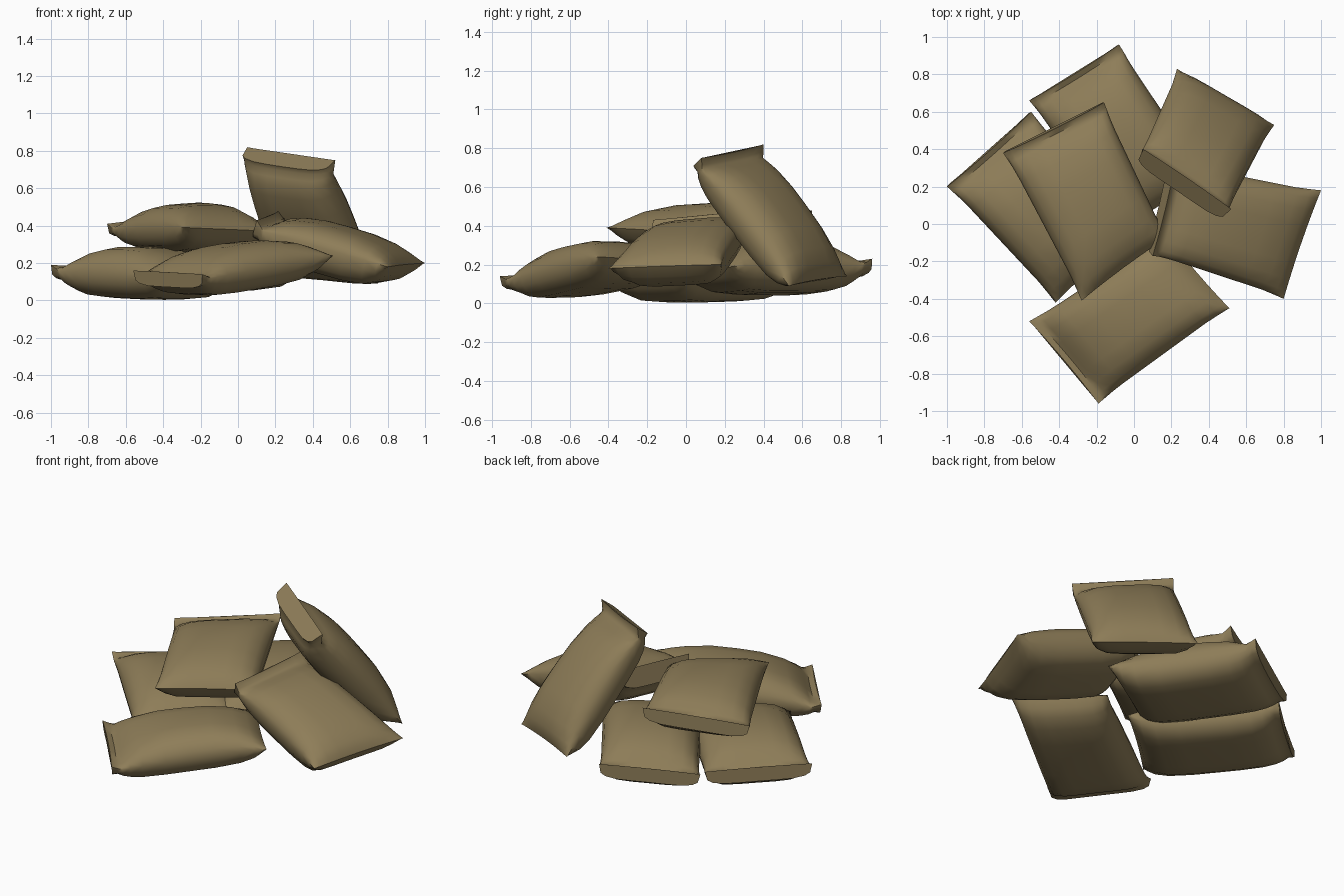
import bpy, bmesh
from mathutils import Vector

if "Cube" in bpy.data.objects:
    bpy.data.objects.remove(bpy.data.objects["Cube"])

mat = bpy.data.materials.new("olive brown burlap")
mat.diffuse_color = (0.27, 0.205, 0.098, 1)
mat.use_nodes = True
mat.node_tree.nodes["Principled BSDF"].inputs["Base Color"].default_value = mat.diffuse_color

US = (-1, -0.93, -0.86, -0.76, -0.6, -0.3, 0, 0.35, 0.66, 0.84, 0.94, 1)   # along the bag
VS = (-1, -0.96, -0.86, -0.65, -0.35, 0, 0.35, 0.65, 0.86, 0.96, 1)        # across the bag


def fullness(u, v, side):
    if side > 0:     # upper skin: sinks to a crease just before the turned-up flap
        w = max(-1, (u - 0.04) / 0.96)
        return (1 - abs(w) ** 3) ** 0.75 * (1 - abs(v) ** 4) ** 0.6
    # lower skin: blunt, with some depth left under the flap end
    f = (1 - abs(u) ** 5) ** 0.7
    if u < -0.5:
        f = max(f, 0.42)
    return f * (1 - abs(v) ** 6) ** 0.6


def bag(name, a, b, c, d, up=0.14, down=0.14, lift=0.03):
    """Stuffed bag. a-b is the flap end, d-c the plain end; a-d and b-c are long sides."""
    a, b, c, d = map(Vector, (a, b, c, d))
    n = (c - a).cross(d - b).normalized()
    if n.z < 0:
        n = -n
    a, b = a - n * lift, b - n * lift
    bm = bmesh.new()
    for side, height in ((1, up), (-1, -down)):
        rows = []
        for u in US:
            row = []
            for v in VS:
                # corners flare, seams draw in between them
                s = v * (1 - 0.035 * min(1, (1 - abs(u)) / 0.3))
                t = u * (1 - 0.02 * (1 - v * v))
                p, q = (s + 1) / 2, (t + 1) / 2
                pos = a.lerp(b, p).lerp(d.lerp(c, p), q)
                h = height * fullness(u, v, side)
                if u < -0.86:
                    h += lift * (-u - 0.86) / 0.14 * (1 if side > 0 or abs(v) == 1 else 0)
                row.append(bm.verts.new(pos + n * h))
            rows.append(row)
        for i in range(len(US) - 1):
            for j in range(len(VS) - 1):
                bm.faces.new((rows[i][j], rows[i + 1][j], rows[i + 1][j + 1], rows[i][j + 1]))
    # sew the two skins together and close the flap end
    bmesh.ops.remove_doubles(bm, verts=bm.verts, dist=0.0005)
    bmesh.ops.holes_fill(bm, edges=[e for e in bm.edges if e.is_boundary], sides=0)
    bmesh.ops.recalc_face_normals(bm, faces=bm.faces)
    me = bpy.data.meshes.new(name)
    bm.to_mesh(me)
    bm.free()
    ob = bpy.data.objects.new(name, me)
    bpy.context.collection.objects.link(ob)
    me.materials.append(mat)
    bpy.ops.object.select_all(action='DESELECT')
    ob.select_set(True)
    bpy.context.view_layer.objects.active = ob
    bpy.ops.object.shade_smooth_by_angle(angle=1.0)


# lower layer
bag("left_sandbag", (-1, 0.2, 0.19), (-0.55, 0.6, 0.17), (0.03, -0.02, 0.13), (-0.42, -0.42, 0.12), 0.15, 0.13)
bag("back_sandbag", (-0.08, 0.96, 0.23), (-0.56, 0.66, 0.18), (-0.09, -0.05, 0.17), (0.4, 0.25, 0.19), 0.15, 0.13)
bag("front_sandbag", (-0.56, -0.52, 0.16), (-0.19, -0.96, 0.14), (0.51, -0.45, 0.24), (0.16, -0.04, 0.22), 0.13, 0.12)
# upper layer
bag("top_sandbag", (-0.16, 0.65, 0.48), (-0.7, 0.38, 0.41), (-0.28, -0.41, 0.39), (0.18, -0.07, 0.37), 0.12, 0.13)
bag("right_sandbag", (0.1, -0.17, 0.43), (0.22, 0.33, 0.48), (1, 0.18, 0.2), (0.8, -0.4, 0.18), 0.10, 0.16, 0.05)
bag("leaning_sandbag", (0.05, 0.4, 0.82), (0.52, 0.08, 0.75), (0.75, 0.53, 0.09), (0.23, 0.83, 0.14), 0.12, 0.14, 0.05)
